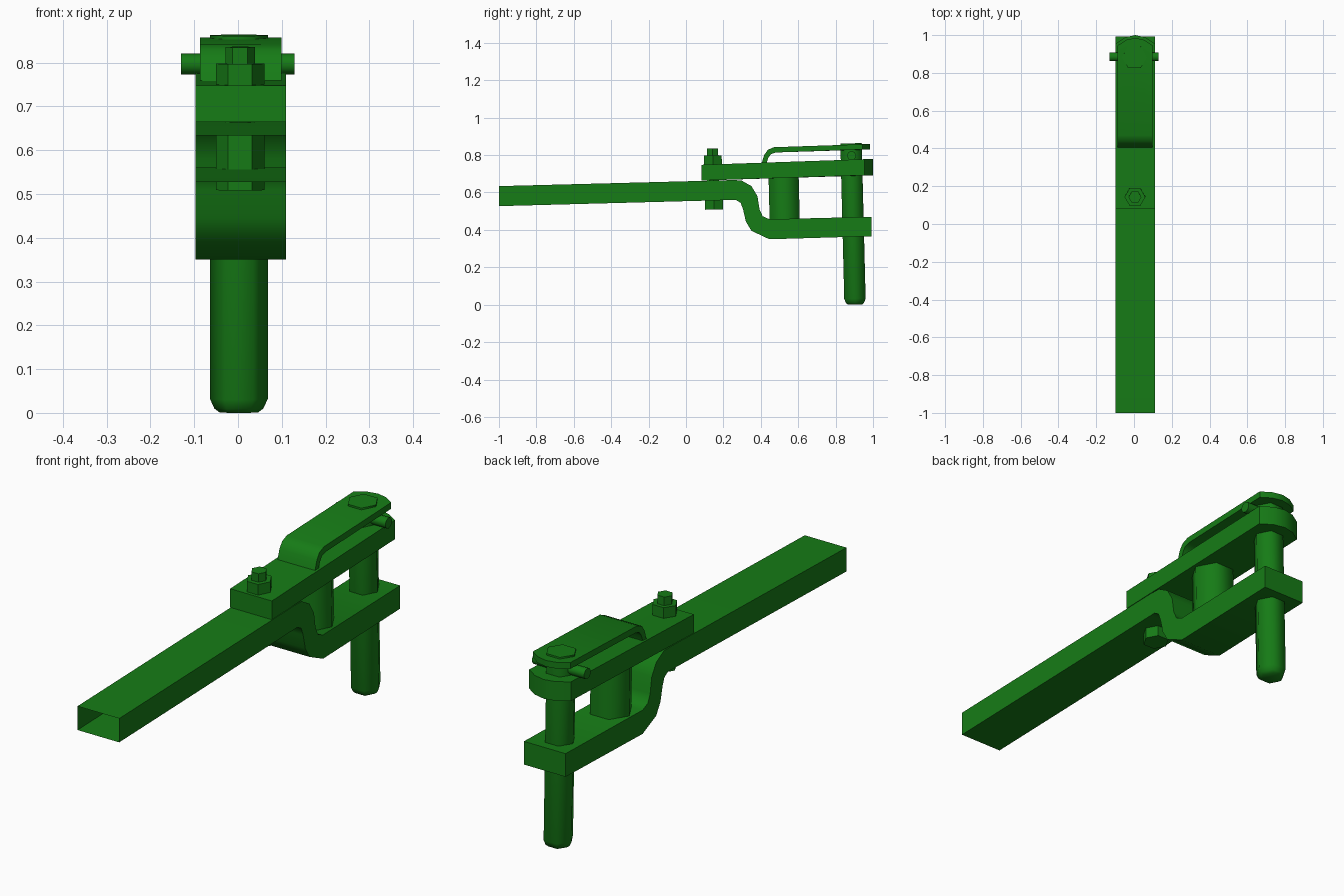
import bpy, bmesh, math

if "Cube" in bpy.data.objects:
    bpy.data.objects.remove(bpy.data.objects["Cube"])

TILT = 0.025   # whole linkage slopes slightly
green = bpy.data.materials.new("green_paint")
green.diffuse_color = (0.008, 0.2, 0.008, 1)
green.use_nodes = True
green.node_tree.nodes["Principled BSDF"].inputs["Base Color"].default_value = green.diffuse_color


def finish(name, bm, angle=50):
    bmesh.ops.recalc_face_normals(bm, faces=bm.faces)
    me = bpy.data.meshes.new(name)
    bm.to_mesh(me)
    bm.free()
    ob = bpy.data.objects.new(name, me)
    bpy.context.collection.objects.link(ob)
    me.materials.append(green)
    bpy.ops.object.select_all(action='DESELECT')
    ob.select_set(True)
    bpy.context.view_layer.objects.active = ob
    bpy.ops.object.shade_smooth_by_angle(angle=math.radians(angle))
    return ob


def strip(name, top, bottom, x0, x1, cols=1, bow=0.0, open_front=False):
    """Flat bar swept across x from paired top/bottom (y, z) points; bow rounds the far end."""
    bm = bmesh.new()
    last = len(top) - 1

    def column(pts, t):
        return [bm.verts.new((x0 + (x1 - x0) * t,
                              y - (bow * (2 * t - 1) ** 2 if i == last else 0), z))
                for i, (y, z) in enumerate(pts)]
    ups = [column(top, c / cols) for c in range(cols + 1)]
    lows = [column(bottom, c / cols) for c in range(cols + 1)]
    for c in range(cols):
        for i in range(last):
            for s in (ups, lows):
                bm.faces.new((s[c][i], s[c + 1][i], s[c + 1][i + 1], s[c][i + 1]))
        for i in ([last] if open_front else [0, last]):
            bm.faces.new((ups[c][i], ups[c + 1][i], lows[c + 1][i], lows[c][i]))
    for c in (0, cols):
        for i in range(last):
            bm.faces.new((ups[c][i], ups[c][i + 1], lows[c][i + 1], lows[c][i]))
    return finish(name, bm)


def prism(name, x, y, rings, sides=6, angle=70):
    """Upright stack of (z, radius) rings, leaning with the linkage; y is its position at z = 0."""
    bm = bmesh.new()
    loops = []
    for z, r in rings:
        loops.append([bm.verts.new((r * math.cos(2 * math.pi * k / sides),
                                    r * math.sin(2 * math.pi * k / sides), z))
                      for k in range(sides)])
    for a, b in zip(loops, loops[1:]):
        for k in range(sides):
            j = (k + 1) % sides
            bm.faces.new((a[k], a[j], b[j], b[k]))
    bm.faces.new(loops[0])
    bm.faces.new(loops[-1])
    ob = finish(name, bm, angle)
    ob.location = (x, y, 0)
    ob.rotation_euler = (TILT, 0, 0)
    return ob


# Long drawbar with S-bend, hollow and open at the front
strip("drawbar",
      [(-1, .634), (.24, .666), (.295, .665), (.35, .634), (.382, .58),
       (.393, .51), (.41, .473), (.446, .457), (.993, .470)],
      [(-1, .527), (.24, .560), (.265, .561), (.292, .545), (.305, .51),
       (.320, .445), (.35, .395), (.446, .350), (.993, .366)],
      -.097, .110, open_front=True)

# Upper plate with rounded far end
strip("upper_plate", [(.083, .748), (1.0, .778)], [(.083, .664), (1.0, .692)],
      -.097, .110, cols=4, bow=.045)

# Bent retaining strap over the pin
strip("pin_strap",
      [(.404, .755), (.418, .80), (.437, .828), (.47, .842), (.985, .858)],
      [(.430, .755), (.441, .787), (.454, .805), (.48, .814), (.985, .830)],
      -.087, .099, cols=4, bow=.04)

# Hitch pin with chamfered tip
prism("hitch_pin", .002, .904,
      [(.001, .044), (.010, .056), (.032, .066), (.863, .066)])

# Spacer between the bars
prism("spacer", .005, .539, [(.44, .093), (.70, .093)])

# Bolt: lower head, shank and nut
prism("bolt_head", .005, .163, [(.509, .055), (.64, .055)], angle=30)
prism("bolt_shank", .005, .163, [(.62, .034), (.836, .034)], angle=30)
prism("bolt_nut", .005, .163, [(.74, .055), (.798, .055)], angle=30)

# Cross pin through the hitch pin
cross = prism("cross_pin", 0, 0, [(-.13, .024), (.129, .024)], sides=10)
cross.rotation_euler = (0, math.pi / 2, 0)
cross.location = (0, .885, .797)
